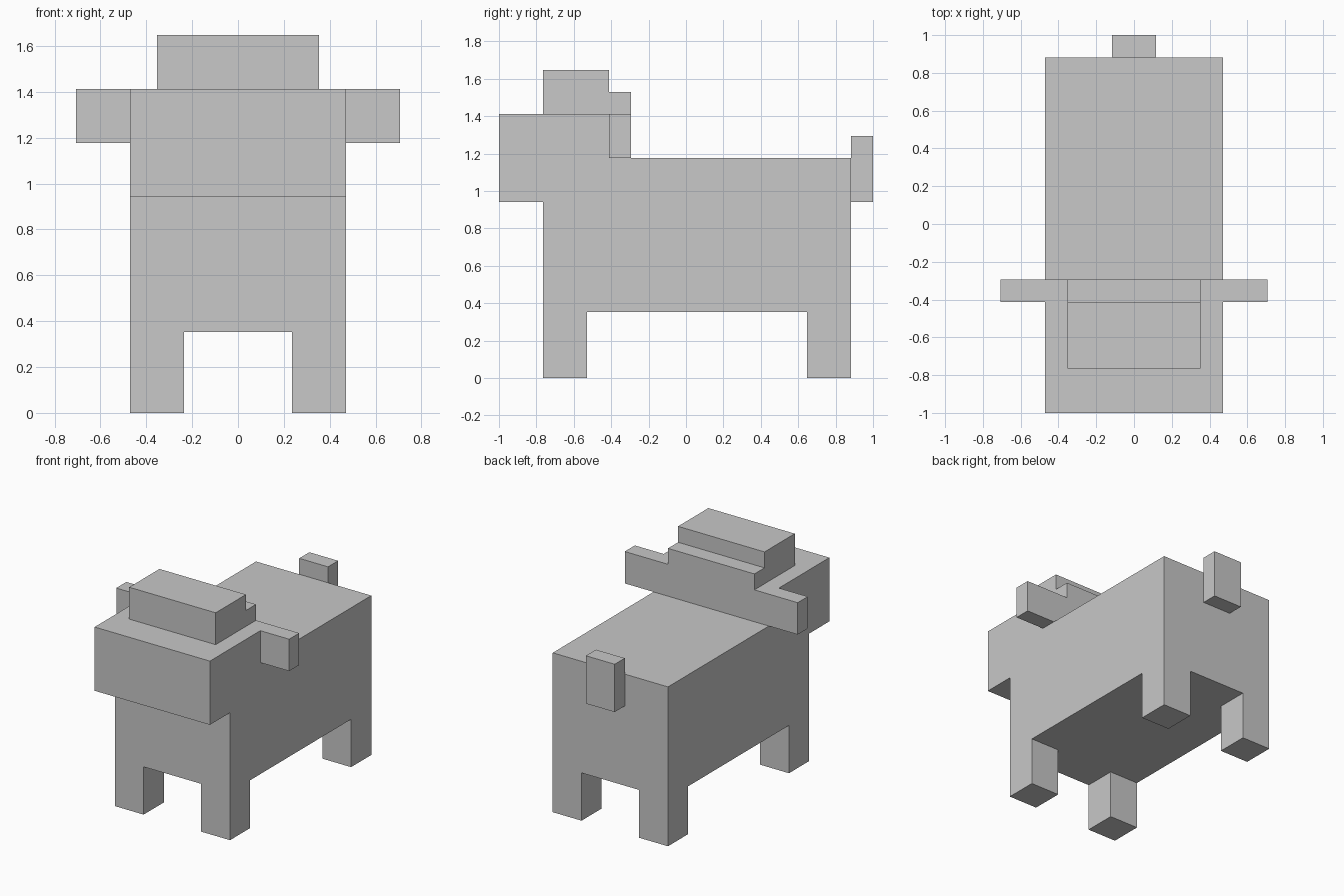
import bpy
import bmesh

cube = bpy.data.objects.get("Cube")
if cube:
    bpy.data.objects.remove(cube, do_unlink=True)

U = 2 / 17  # block unit: the model is 17 blocks long

grey = bpy.data.materials.new("plain grey")
grey.use_nodes = True
colour = (0.58, 0.58, 0.58, 1)
grey.diffuse_color = colour
grey.node_tree.nodes["Principled BSDF"].inputs["Base Color"].default_value = colour


def extrude(name, outline, x0, x1):
    """Extrude a (y, z) outline from x0 to x1, all in block units."""
    bm = bmesh.new()
    face = bm.faces.new([bm.verts.new((x0 * U, y * U, z * U)) for y, z in outline])
    new = bmesh.ops.extrude_face_region(bm, geom=[face])["geom"]
    verts = [v for v in new if isinstance(v, bmesh.types.BMVert)]
    bmesh.ops.translate(bm, verts=verts, vec=((x1 - x0) * U, 0, 0))
    bmesh.ops.recalc_face_normals(bm, faces=bm.faces)
    mesh = bpy.data.meshes.new(name)
    bm.to_mesh(mesh)
    bm.free()
    mesh.materials.append(grey)
    obj = bpy.data.objects.new(name, mesh)
    bpy.context.collection.objects.link(obj)
    return obj


def box(name, x, y, z):
    outline = [(y[0], z[0]), (y[1], z[0]), (y[1], z[1]), (y[0], z[1])]
    return extrude(name, outline, *x)


# Trunk and the head, whose muzzle overhangs the chest
box("body", (-4, 4), (-6.5, 7.5), (3, 10))
extrude("head", [(-8.5, 8), (-6.5, 8), (-6.5, 10), (-3.5, 10),
                 (-3.5, 12), (-8.5, 12)], -4, 4)

# Raised forehead, with a lower crest behind it
box("forehead", (-3, 3), (-6.5, -3.5), (12, 14))
box("crest", (-3, 3), (-3.5, -2.5), (10, 13))

# Ears reach in to the crest; legs stand at the trunk corners
for side, s in (("left", 1), ("right", -1)):
    box(side + "_ear", sorted((3 * s, 6 * s)), (-3.5, -2.5), (10, 12))
    for end, y in (("front", -6.5), ("back", 5.5)):
        box(f"{end}_{side}_leg", sorted((2 * s, 4 * s)), (y, y + 2), (0, 3))

box("tail", (-1, 1), (7.5, 8.5), (8, 11))
